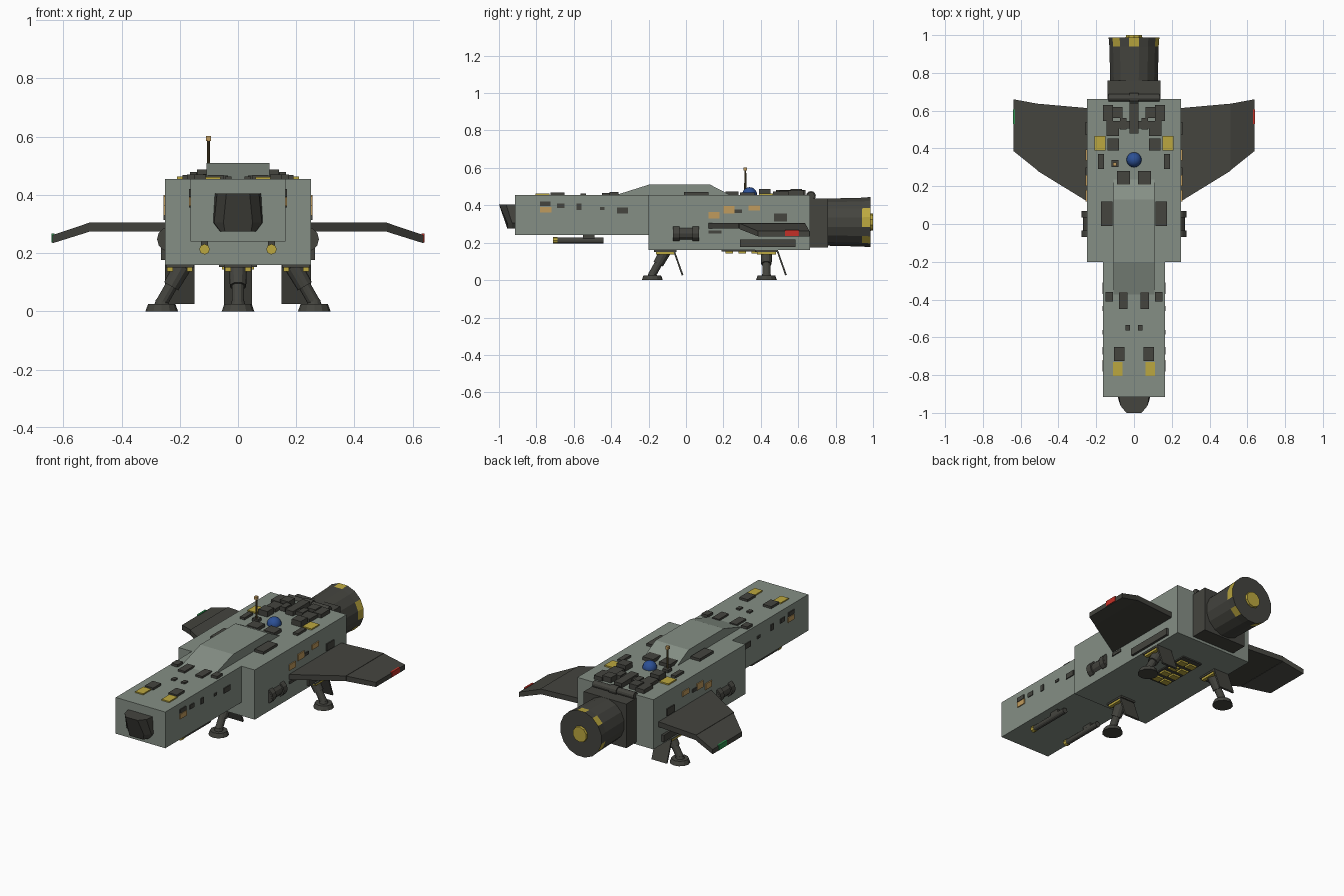
import bpy, bmesh, math
from mathutils import Vector

if "Cube" in bpy.data.objects:
    bpy.data.objects.remove(bpy.data.objects["Cube"])


def material(name, r, g, b):
    m = bpy.data.materials.new(name)
    m.diffuse_color = (r, g, b, 1)
    m.use_nodes = True
    m.node_tree.nodes["Principled BSDF"].inputs["Base Color"].default_value = m.diffuse_color
    return m


HULL = material("hull_grey_green", 0.235, 0.275, 0.235)
DARK = material("dark_metal", 0.058, 0.058, 0.049)
YELLOW = material("yellow", 0.50, 0.39, 0.05)
TAN = material("tan_panel", 0.53, 0.33, 0.11)
BLUE = material("blue_dome", 0.025, 0.08, 0.30)
RED = material("red_light", 0.55, 0.03, 0.02)
GREEN = material("green_light", 0.03, 0.28, 0.08)
BROWN = material("mast_brown", 0.10, 0.075, 0.03)


def finish(name, bm, *mats):
    bmesh.ops.recalc_face_normals(bm, faces=bm.faces[:])
    me = bpy.data.meshes.new(name)
    bm.to_mesh(me)
    bm.free()
    for m in mats:
        me.materials.append(m)
    ob = bpy.data.objects.new(name, me)
    bpy.context.collection.objects.link(ob)
    return ob


def box(name, x, y, z, mat):
    """Box from (min, max) ranges."""
    bm = bmesh.new()
    bmesh.ops.create_cube(bm, size=1)
    for v in bm.verts:
        v.co = [(r[0] + r[1]) / 2 + c * (r[1] - r[0]) for c, r in zip(v.co, (x, y, z))]
    return finish(name, bm, mat)


def pair(name, x, y, z, mat):
    """Box and its mirror image across x = 0."""
    box(name + "_right", x, y, z, mat)
    box(name + "_left", (-x[1], -x[0]), y, z, mat)


def loft(name, sections, mat):
    """Skin between closed sections with equal point counts."""
    bm = bmesh.new()
    rings = [[bm.verts.new(p) for p in s] for s in sections]
    n = len(rings[0])
    for a, b in zip(rings, rings[1:]):
        for i in range(n):
            j = (i + 1) % n
            bm.faces.new((a[i], a[j], b[j], b[i]))
    bm.faces.new(rings[0])
    bm.faces.new(rings[-1])
    return finish(name, bm, mat)


def rod(name, a, b, r1, r2, mat, sides=12):
    """Cylinder or frustum from point a to point b."""
    a, b = Vector(a), Vector(b)
    d = b - a
    bm = bmesh.new()
    bmesh.ops.create_cone(bm, cap_ends=True, segments=sides, radius1=r1, radius2=r2, depth=d.length)
    q = d.to_track_quat('Z', 'Y')
    for v in bm.verts:
        v.co = q @ v.co + (a + b) / 2
    return finish(name, bm, mat)


# Hull and forward fuselage
box("main_hull", (-.25, .25), (-.2, .663), (.16, .455), HULL)
box("forward_fuselage", (-.163, .163), (-.915, -.19), (.24, .455), HULL)

# Raised spine
spine = [(-.39, .45), (-.2, .51), (.13, .51), (.245, .45)]
loft("spine", [[(x, y, z) for y, z in spine] for x in (-.108, .108)], HULL)

# Cockpit glazing: tapering sections
def visor(top, mid, low, y_top, y_low):
    half = [(top, y_top, .405), (mid, y_low, .305), (low, y_low, .275)]
    return half + [(-x, y, z) for x, y, z in reversed(half)]


loft("cockpit", [visor(.08, .086, .063, -.91, -.91), visor(.072, .082, .06, -.962, -.93),
                 visor(.04, .05, .045, -1.0, -.955)], DARK)

# Engine block and nozzle with yellow marks on the rim
box("engine_block", (-.14, .14), (.66, .76), (.175, .437), DARK)
bm = bmesh.new()
N = 16
rings = []
for y, r in ((.7, .127), (.94, .133), (.987, .137)):
    rings.append([bm.verts.new((r * math.cos((i + .5) * math.tau / N), y,
                                .31 + r * math.sin((i + .5) * math.tau / N))) for i in range(N)])
for k in range(2):
    for i in range(N):
        j = (i + 1) % N
        f = bm.faces.new((rings[k][i], rings[k][j], rings[k + 1][j], rings[k + 1][i]))
        f.material_index = int(k == 1 and i % 5 in (0, 3))
bm.faces.new(rings[0])
bm.faces.new(rings[2])
finish("engine_nozzle", bm, DARK, YELLOW)
rod("engine_core", (0, .98, .31), (0, 1.0, .31), .047, .045, YELLOW, 10)
rod("engine_pipe", (-.135, .668, .45), (.135, .668, .45), .02, .02, DARK)
rod("pipe_collar", (-.025, .668, .45), (.025, .668, .45), .026, .026, DARK)

# Wings, tip lights, side pods and landing gear on both sides
for s, side, light in ((1, "right", RED), (-1, "left", GREEN)):
    def wing_section(x, y0, y1, zb, zt):
        return [(s * x, y0, zb), (s * x, y1, zb), (s * x, y1, zt), (s * x, y0, zt)]

    loft("inner_wing_" + side, [wing_section(.24, .115, .613, .275, .306),
                                wing_section(.512, .282, .637, .275, .306)], DARK)
    loft("outer_wing_" + side, [wing_section(.512, .285, .637, .273, .304),
                                wing_section(.637, .385, .66, .234, .262)], DARK)
    box("tip_light_" + side, sorted((s * .63, s * .641)), (.53, .605), (.237, .268), light)
    # Side pods
    for y, h, r in ((0, .07, .034), (-.052, .017, .043), (.052, .017, .043)):
        rod("side_pod_" + side, (s * .235, y - h, .248), (s * .235, y + h, .248), r, r, DARK)
    # Guns beneath the forward fuselage
    x = s * .115
    rod("gun_barrel_" + side, (x, -.69, .213), (x, -.44, .213), .016, .016, DARK)
    rod("gun_tip_" + side, (x, -.71, .213), (x, -.688, .213), .018, .018, YELLOW, 8)
    box("gun_mount_" + side, (x - .012, x + .012), (-.55, -.49), (.22, .245), DARK)


def landing_leg(name, top, foot, plate_x, plate_y):
    t, f = Vector(top), Vector(foot)
    rod(name + "_foot", (f.x, f.y, 0), (f.x, f.y, .025), .056, .047, DARK)
    rod(name + "_ankle", (f.x, f.y, .02), (f.x, f.y, .04), .026, .02, DARK)
    rod(name + "_strut", (f.x, f.y, .03), t, .021, .021, DARK)
    rod(name + "_sleeve", f.lerp(t, .45), t, .028, .031, DARK)
    mx = sum(plate_x) / 2
    box(name + "_bay", (mx - .048, mx + .048), (t.y - .06, t.y + .06), (.15, .165), DARK)
    for e in (-.034, .034):
        box(name + "_bay_mark", (mx + e - .01, mx + e + .01), (t.y - .05, t.y + .05), (.137, .152), YELLOW)
    # Slanted bay door
    loft(name + "_door", [[(px, plate_y, .16), (px, plate_y + .009, .16),
                           (px, plate_y + .056, .028), (px, plate_y + .047, .025)] for px in plate_x], DARK)


landing_leg("front_leg", (0, -.11, .155), (0, -.18, .03), (-.048, .048), -.07)
landing_leg("rear_right_leg", (.19, .43, .155), (.262, .43, .03), (.15, .25), .483)
landing_leg("rear_left_leg", (-.19, .43, .155), (-.262, .43, .03), (-.25, -.15), .483)

# Belly vents
box("belly_vent_frame", (-.065, .065), (.19, .49), (.153, .165), DARK)
for i in range(4):
    y = .21 + i * .07
    pair("belly_vent", (.006, .055), (y, y + .04), (.143, .156), YELLOW)

# Side panels: y range, z range, colour
nose_side = [(-.78, -.725, .395, .42, DARK), (-.78, -.72, .362, .392, TAN), (-.69, -.65, .385, .41, DARK),
             (-.585, -.56, .375, .41, DARK), (-.46, -.435, .375, .39, DARK), (-.37, -.31, .357, .388, DARK)]
for a, b, c, d, m in nose_side:
    pair("fuselage_side_panel", (.158, .168), (a, b), (c, d), m)
hull_side = [(.12, .18, .33, .365, TAN), (.2, .26, .357, .395, TAN), (.335, .395, .372, .4, TAN),
             (.47, .54, .313, .355, DARK), (.26, .3, .36, .378, DARK), (.12, .19, .25, .266, DARK)]
for a, b, c, d, m in hull_side:
    pair("hull_side_panel", (.245, .256), (a, b), (c, d), m)
pair("side_rail", (.245, .264), (.29, .585), (.177, .218), DARK)

# Roof panels and machinery: x range, y range, top height
roof = [(.05, .105, -.725, -.65, .468), (.022, .045, -.565, -.535, .464), (.035, .08, -.45, -.36, .466),
        (.11, .15, -.41, -.36, .47), (.115, .175, -.01, .12, .47), (.02, .09, .21, .28, .475),
        (.16, .19, .29, .37, .468), (.11, .165, .545, .63, .478), (.06, .115, .56, .62, .486),
        (.08, .145, .465, .545, .475), (.08, .14, .39, .452, .488), (.04, .075, .5, .56, .48)]
for a, b, c, d, t in roof:
    pair("roof_panel", (a, b), (c, d), (.445, t), DARK)
box("roof_spine_duct", (-.025, .025), (.48, .64), (.445, .482), DARK)
box("roof_cross_duct", (-.09, .09), (.505, .545), (.445, .474), DARK)
pair("rear_yellow_plate", (.15, .21), (.39, .465), (.452, .463), YELLOW)
pair("nose_yellow_plate", (.06, .112), (-.805, -.73), (.45, .462), YELLOW)

# Sensor dome
bm = bmesh.new()
bmesh.ops.create_uvsphere(bm, u_segments=16, v_segments=10, radius=.04)
bmesh.ops.translate(bm, verts=bm.verts[:], vec=(0, .34, .457))
for f in bm.faces:
    f.smooth = True
finish("sensor_dome", bm, BLUE)

# Antenna
box("antenna_base", (-.12, -.082), (.303, .34), (.45, .472), DARK)
rod("antenna_mast", (-.101, .317, .465), (-.101, .317, .59), .006, .005, BROWN, 8)
box("antenna_tip", (-.11, -.092), (.308, .326), (.585, .602), TAN)
